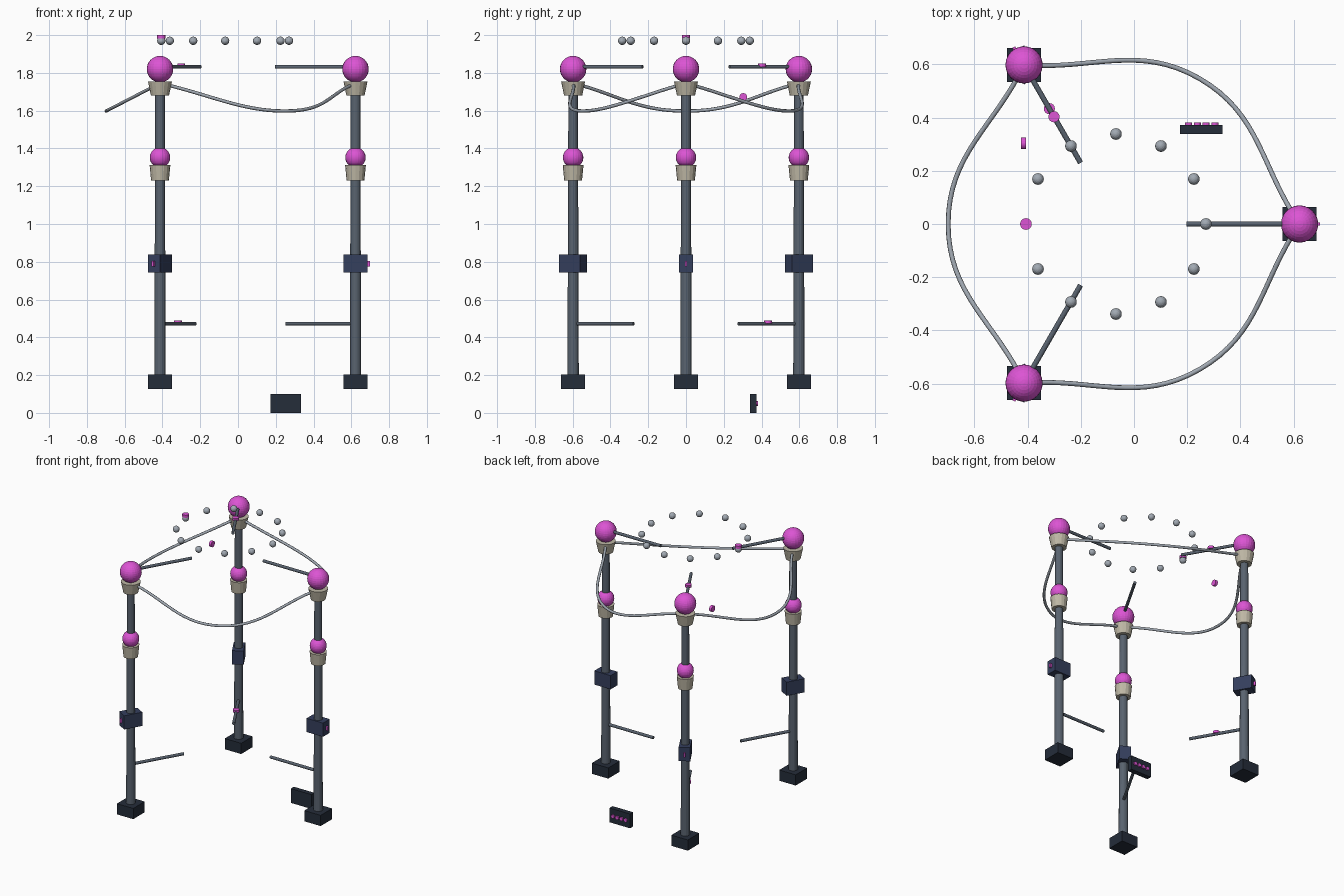
import bpy, math
from mathutils import Vector

if "Cube" in bpy.data.objects:
    bpy.data.objects.remove(bpy.data.objects["Cube"])


def mat(name, r, g, b):
    m = bpy.data.materials.new(name)
    m.diffuse_color = (r, g, b, 1)
    m.use_nodes = True
    m.node_tree.nodes["Principled BSDF"].inputs["Base Color"].default_value = m.diffuse_color
    return m


SLATE = mat("slate", .10, .125, .16)
DARK = mat("dark", .018, .026, .042)
NAVY = mat("navy", .035, .05, .11)
CREAM = mat("cream", .52, .48, .38)
PINK = mat("pink", .72, .09, .66)
STEEL = mat("steel", .36, .40, .45)


def finish(name, m):
    o = bpy.context.object
    o.name = name
    o.data.materials.append(m)
    return o


def box(name, loc, size, m, rot=0):
    bpy.ops.mesh.primitive_cube_add(size=1, location=loc, rotation=(0, 0, rot))
    o = finish(name, m)
    o.scale = size
    return o


def ball(name, loc, r, m, seg=24, rings=16):
    bpy.ops.mesh.primitive_uv_sphere_add(segments=seg, ring_count=rings, radius=r, location=loc)
    return finish(name, m)


def rod(name, a, b, r1, r2, m, sides=16):
    # tapered rod from point a to point b
    a, b = Vector(a), Vector(b)
    d = b - a
    bpy.ops.mesh.primitive_cone_add(vertices=sides, radius1=r1, radius2=r2, depth=d.length,
                                    location=(a + b) / 2,
                                    rotation=d.to_track_quat('Z', 'Y').to_euler())
    return finish(name, m)


CENTRE = Vector((-.068, 0, 0))
RADIUS = .69
posts = []
for i, label in enumerate(("right", "back", "front")):
    ang = i * math.tau / 3
    out = Vector((math.cos(ang), math.sin(ang), 0))
    p = CENTRE + out * RADIUS
    posts.append(p)

    def at(z, d=0):
        return p + out * d + Vector((0, 0, z))

    # foot, post, cups and globes
    box(label + "_foot", at(.165), (.127, .127, .075), DARK)
    rod(label + "_post", at(.19), at(1.75), .030, .025, SLATE)
    rod(label + "_lower_cup", at(1.23), at(1.312), .047, .055, CREAM)
    ball(label + "_lower_globe", at(1.352), .054, PINK)
    rod(label + "_upper_cup", at(1.68), at(1.755), .048, .0635, CREAM)
    ball(label + "_upper_globe", at(1.82), .07, PINK)
    # control box with its button on the outer face
    box(label + "_control_box", at(.791), (.127, .074, .096), NAVY, ang)
    box(label + "_box_button", at(.79, .069), (.016, .012, .028), PINK, ang)
    # inward arms
    rod(label + "_lower_arm", at(.472), at(.472, -.37), .01, .01, SLATE, 12)
    rod(label + "_upper_arm", at(1.832), at(1.832, -.425), .01, .01, SLATE, 12)
    if label == "back":
        rod("lower_arm_knob", at(.472, -.19), at(.489, -.19), .021, .021, PINK)
        rod("upper_arm_knob", at(1.832, -.225), at(1.85, -.225), .021, .021, PINK)

# hanging cables bowing outward between posts
for i in range(3):
    a, b = posts[i], posts[(i + 1) % 3]
    mid = (a + b) / 2
    out = (mid - CENTRE).normalized()
    pts = [a + Vector((0, 0, 1.745)), mid + out * .285 + Vector((0, 0, 1.598)),
           b + Vector((0, 0, 1.745))]
    cu = bpy.data.curves.new("cable", 'CURVE')
    cu.dimensions = '3D'
    cu.bevel_depth = .009
    cu.bevel_resolution = 2
    cu.resolution_u = 16
    cu.use_fill_caps = True
    s = cu.splines.new('BEZIER')
    s.bezier_points.add(2)
    for bp, q in zip(s.bezier_points, pts):
        bp.co = q
        bp.handle_left_type = bp.handle_right_type = 'AUTO'
    o = bpy.data.objects.new("cable_%d" % (i + 1), cu)
    bpy.context.collection.objects.link(o)
    cu.materials.append(STEEL)

# ring of floating beads
for k in range(12):
    t = k * math.tau / 12
    ball("bead_%d" % (k + 1), CENTRE + Vector((math.cos(t) * .338, math.sin(t) * .338, 1.97)),
         .022, STEEL, 16, 10)

# loose discs
rod("bead_cap", (-.406, 0, 1.982), (-.406, 0, 2.0), .022, .022, PINK)
rod("side_disc", (-.424, .303, 1.672), (-.406, .303, 1.672), .021, .021, PINK)

# ground panel with four buttons on its back
box("panel", (.253, .355, .05), (.16, .034, .1), DARK)
for k in range(4):
    x = .205 + k * .033
    rod("panel_button_%d" % (k + 1), (x, .36, .05), (x, .381, .05), .013, .013, PINK, 12)
